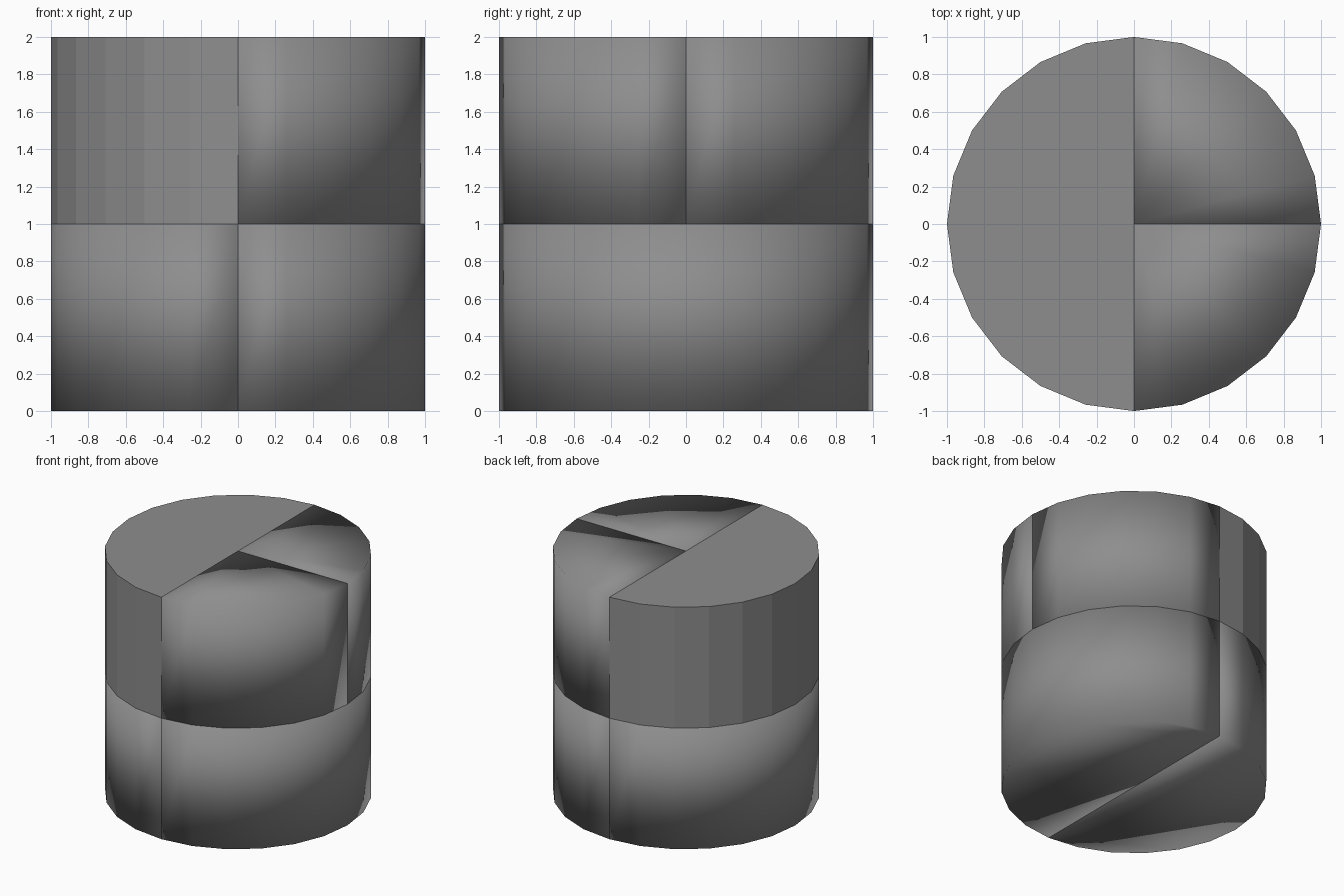
import bpy, bmesh
from math import cos, sin, radians

if "Cube" in bpy.data.objects:
    bpy.data.objects.remove(bpy.data.objects["Cube"])

STEP = 15  # 24 segments per full turn

grey = bpy.data.materials.new("dark_grey")
grey.diffuse_color = (0.27, 0.27, 0.27, 1)
grey.use_nodes = True
grey.node_tree.nodes["Principled BSDF"].inputs["Base Color"].default_value = grey.diffuse_color


def sector(name, start, sweep, z0, smooth):
    """Solid pie-slice prism of radius 1 and height 1."""
    bm = bmesh.new()
    pts = [(cos(radians(a)), sin(radians(a)))
           for a in range(start, start + sweep + 1, STEP)]
    if sweep < 180:
        pts.append((0, 0))
    base = bm.faces.new([bm.verts.new((x, y, z0)) for x, y in pts])
    ext = bmesh.ops.extrude_face_region(bm, geom=[base], use_keep_orig=True)
    top = [v for v in ext["geom"] if isinstance(v, bmesh.types.BMVert)]
    bmesh.ops.translate(bm, verts=top, vec=(0, 0, 1))
    bmesh.ops.recalc_face_normals(bm, faces=bm.faces[:])
    # Soft shading rolls over the rims; the faceted part stays flat
    for f in bm.faces:
        f.smooth = smooth
    mesh = bpy.data.meshes.new(name)
    bm.to_mesh(mesh)
    bm.free()
    mesh.materials.append(grey)
    obj = bpy.data.objects.new(name, mesh)
    bpy.context.collection.objects.link(obj)
    return obj


# Lower layer: two half cylinders
sector("lower_half_right", -90, 180, 0, True)
sector("lower_half_left", 90, 180, 0, True)

# Upper layer: one faceted half and two quarters
sector("upper_half_left", 90, 180, 1, False)
sector("upper_quarter_front", -90, 90, 1, True)
sector("upper_quarter_back", 0, 90, 1, True)
